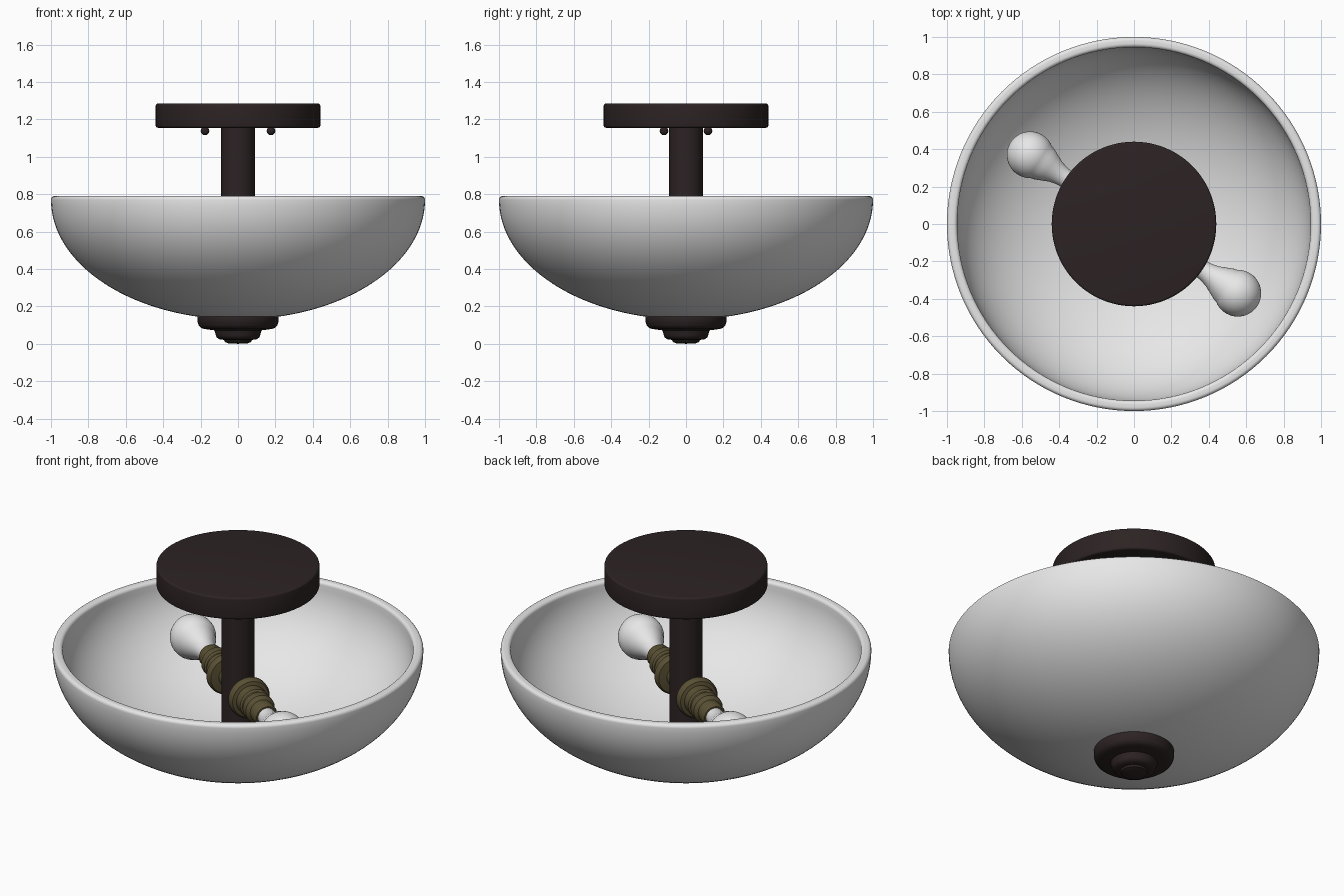
import bpy, bmesh, math

if "Cube" in bpy.data.objects:
    bpy.data.objects.remove(bpy.data.objects["Cube"])


def mat(name, rgb):
    m = bpy.data.materials.new(name)
    m.diffuse_color = (*rgb, 1)
    m.use_nodes = True
    m.node_tree.nodes["Principled BSDF"].inputs["Base Color"].default_value = m.diffuse_color
    return m


BRONZE = mat("dark bronze", (0.026, 0.017, 0.017))
GLASS = mat("white glass", (0.8, 0.8, 0.8))
BRASS = mat("aged brass", (0.10, 0.08, 0.034))


def lathe(name, profile, material, segs=64, rot=(0, 0, 0), loc=(0, 0, 0)):
    """Spin an (r, z) profile about local Z; r = 0 ends are closed to a point."""
    bm = bmesh.new()
    rings = []
    for r, z in profile:
        if r < 1e-5:
            rings.append([bm.verts.new((0, 0, z))] * segs)
        else:
            rings.append([bm.verts.new((r * math.cos(2 * math.pi * i / segs),
                                        r * math.sin(2 * math.pi * i / segs), z))
                          for i in range(segs)])
    for a, b in zip(rings, rings[1:]):
        for i in range(segs):
            j = (i + 1) % segs
            quad = list(dict.fromkeys((a[i], a[j], b[j], b[i])))
            if len(quad) > 2:
                bm.faces.new(quad)
    bmesh.ops.recalc_face_normals(bm, faces=bm.faces)
    me = bpy.data.meshes.new(name)
    bm.to_mesh(me)
    bm.free()
    me.materials.append(material)
    ob = bpy.data.objects.new(name, me)
    bpy.context.collection.objects.link(ob)
    ob.rotation_euler, ob.location = rot, loc
    bpy.ops.object.select_all(action='DESELECT')
    ob.select_set(True)
    bpy.context.view_layer.objects.active = ob
    bpy.ops.object.shade_smooth_by_angle(angle=math.radians(35))
    return ob


def arc(cr, cz, rr, rz, a0, a1, n):
    """Elliptical arc of (r, z) points, angles in degrees."""
    return [(max(0, cr + rr * math.cos(math.radians(a0 + (a1 - a0) * i / n))),
             cz + rz * math.sin(math.radians(a0 + (a1 - a0) * i / n)))
            for i in range(n + 1)]


# ceiling canopy with softened edges
lathe("ceiling_canopy",
      [(0, 1.155)] + arc(0.428, 1.167, 0.012, 0.012, -90, 0, 4)
      + arc(0.428, 1.273, 0.012, 0.012, 0, 90, 4) + [(0, 1.285)], BRONZE, 96)

# central stem
lathe("stem", [(0, 0.13), (0.09, 0.13), (0.09, 1.16), (0, 1.16)], BRONZE)

# glass bowl: outer curve, rounded rim, inner curve
lathe("glass_bowl",
      arc(0, 0.77, 1.0, 0.64, -90, 0, 32)
      + arc(0.98, 0.77, 0.02, 0.02, 15, 90, 5)
      + arc(0.965, 0.77, 0.02, 0.02, 90, 165, 5)
      + arc(0, 0.77, 0.945, 0.59, 0, -90, 32), GLASS, 128)

# stepped finial under the bowl
lathe("finial",
      [(0, 0.165), (0.21, 0.165), (0.216, 0.15), (0.216, 0.115)]
      + arc(0.17, 0.112, 0.044, 0.034, 0, -90, 5)
      + [(0.126, 0.072), (0.122, 0.058)]
      + arc(0.085, 0.052, 0.035, 0.03, 0, -90, 5)
      + [(0.075, 0.021), (0.07, 0.01), (0.05, 0.002), (0, 0)], BRONZE)

# two opposite arms: socket, bulb and canopy screw
HEADING = math.atan2(-0.37, 0.555)
for label, turn in (("front", 0), ("back", math.pi)):
    a = HEADING + turn
    rot, loc = (0, math.pi / 2, a), (0, 0, 0.56)
    lathe(label + "_socket",
          [(0, 0.07), (0.06, 0.07), (0.06, 0.13), (0.105, 0.135), (0.115, 0.15),
           (0.115, 0.175), (0.105, 0.19), (0.085, 0.195), (0.085, 0.25),
           (0.075, 0.26), (0.075, 0.275), (0.084, 0.285), (0.084, 0.33),
           (0.072, 0.345), (0.066, 0.35), (0.066, 0.41), (0.058, 0.425), (0, 0.425)],
          BRASS, 48, rot, loc)
    lathe(label + "_bulb",
          [(0, 0.40), (0.05, 0.40), (0.05, 0.44), (0.054, 0.47), (0.064, 0.505),
           (0.08, 0.54), (0.098, 0.578)]
          + arc(0, 0.667, 0.125, 0.125, -35, 90, 16), GLASS, 48, rot, loc)
    lathe(label + "_canopy_screw", arc(0, 0, 0.023, 0.023, -90, 90, 12), BRONZE, 24,
          (0, 0, 0), (0.212 * math.cos(a), 0.212 * math.sin(a), 1.138))
